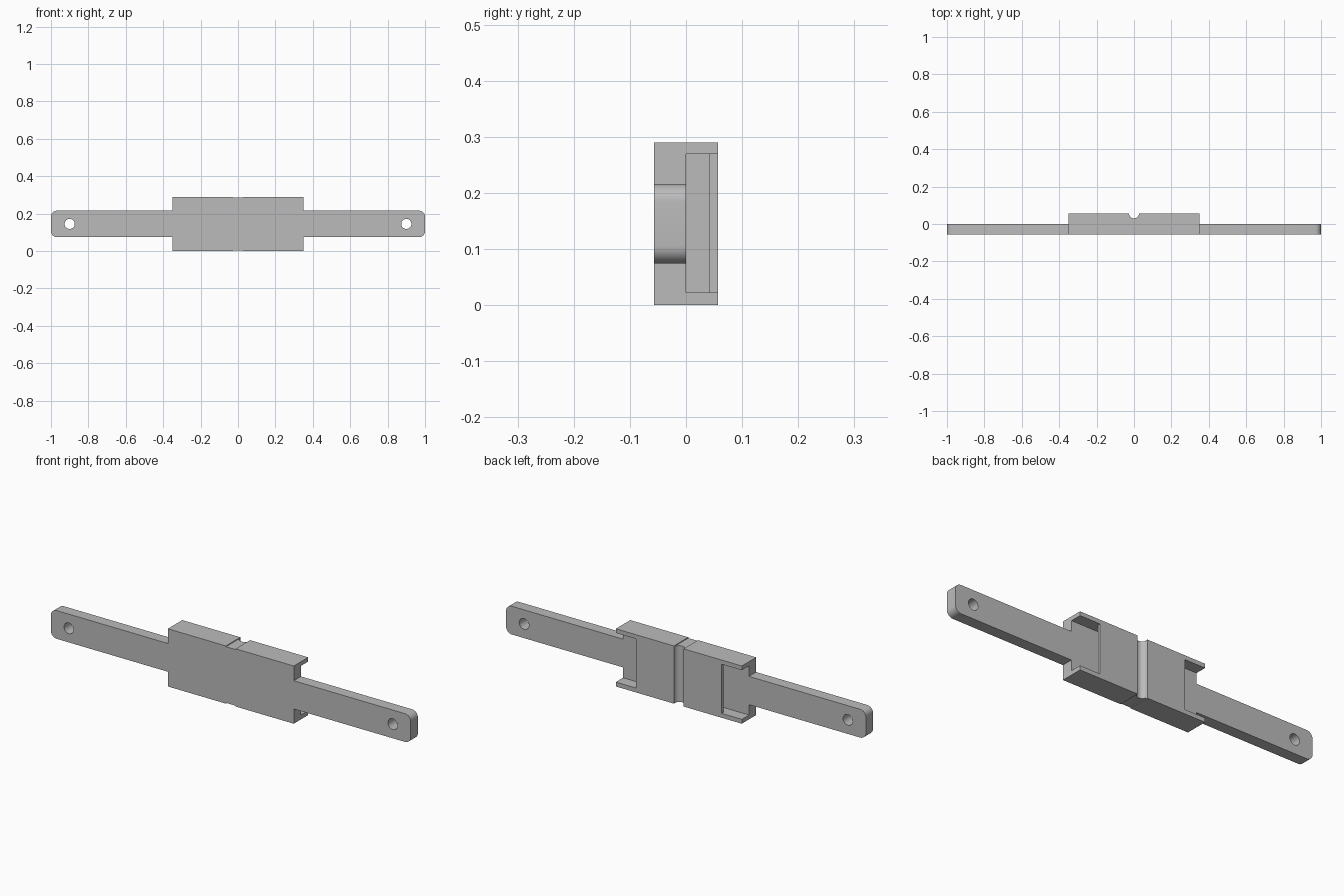
import bpy
import bmesh
import math

cube = bpy.data.objects.get("Cube")
if cube:
    bpy.data.objects.remove(cube, do_unlink=True)

HEIGHT, HALF_DEPTH = 0.29, 0.057
MID = HEIGHT / 2
grey = bpy.data.materials.new("plain_grey")
grey.use_nodes = True
grey.diffuse_color = (0.5, 0.5, 0.5, 1)
grey.node_tree.nodes["Principled BSDF"].inputs["Base Color"].default_value = grey.diffuse_color


def add_object(name, bm):
    mesh = bpy.data.meshes.new(name)
    bmesh.ops.recalc_face_normals(bm, faces=bm.faces)
    bm.to_mesh(mesh)
    bm.free()
    mesh.materials.append(grey)
    obj = bpy.data.objects.new(name, mesh)
    bpy.context.collection.objects.link(obj)
    return obj


def extrude_outline(name, points, start, end, axis):
    """Extrude an outline along y (points are x, z) or along z (points are x, y)."""
    bm = bmesh.new()
    place = (lambda a, b: (a, start, b)) if axis == "y" else (lambda a, b: (a, b, start))
    face = bm.faces.new([bm.verts.new(place(a, b)) for a, b in points])
    step = (0, end - start, 0) if axis == "y" else (0, 0, end - start)
    ext = bmesh.ops.extrude_face_region(bm, geom=[face])
    verts = [v for v in ext["geom"] if isinstance(v, bmesh.types.BMVert)]
    bmesh.ops.translate(bm, verts=verts, vec=step)
    return add_object(name, bm)


def rect(x0, x1, z0, z1):
    return [(x0, z0), (x1, z0), (x1, z1), (x0, z1)]


def arc(cx, cy, radius, start, end, steps):
    angles = [math.radians(start + (end - start) * i / steps) for i in range(steps + 1)]
    return [(cx + radius * math.cos(a), cy + radius * math.sin(a)) for a in angles]


def box(name, x, y, z):
    return extrude_outline(name, rect(*x, *z), *y, "y")


def cut(body, cutter):
    mod = body.modifiers.new(cutter.name, "BOOLEAN")
    mod.operation = "DIFFERENCE"
    mod.solver = "EXACT"
    mod.object = cutter
    cutter.hide_render = True
    cutter.hide_set(True)


# Body plate: centre block and both arms as one cross-shaped outline
BLOCK, ARM, R = 0.35, 0.071, 0.032
corner = arc(1 - R, MID + ARM - R, R, 0, 90, 8)
quarter = corner + [(BLOCK, MID + ARM), (BLOCK, HEIGHT)]
right_half = [(x, HEIGHT - z) for x, z in reversed(quarter)] + quarter
outline = right_half + [(-x, z) for x, z in reversed(right_half)]
body = extrude_outline("holder_body", outline, -HALF_DEPTH, HALF_DEPTH, "y")

# Thin the arms and open the rear pockets, with an overhanging lip inside each
for side, label in ((1, "left"), (-1, "right")):
    span = lambda a, b: sorted((side * a, side * b))
    cut(body, box(label + "_arm_cutter", span(BLOCK, 1.1), (0, 0.1), (-0.1, 0.4)))
    cut(body, box(label + "_pocket_cutter", span(0.237, 0.4), (0, 0.1), (0.022, 0.269)))
    cut(body, box(label + "_undercut_cutter", span(0.17, 0.3), (0, 0.042), (0.022, 0.269)))
    hole = arc(side * 0.9, MID, 0.027, 0, 348.75, 31)
    cut(body, extrude_outline(label + "_hole_cutter", hole, -0.1, 0.1, "y"))

# Round groove down the back and shallow notches on the top and bottom
groove = arc(0, HALF_DEPTH, 0.027, 0, 348.75, 31)
cut(body, extrude_outline("groove_cutter", groove, -0.1, 0.4, "z"))
for label, z in (("top", (HEIGHT - 0.004, 0.4)), ("bottom", (-0.1, 0.004))):
    cut(body, box(label + "_notch_cutter", (-0.027, 0.027), (-0.1, 0.1), z))

# Apply the cuts, then smooth the round surfaces and keep the edges sharp
bpy.context.view_layer.update()
finished = bpy.data.meshes.new_from_object(body.evaluated_get(bpy.context.evaluated_depsgraph_get()))
body.modifiers.clear()
body.data = finished
for obj in list(bpy.data.objects):
    if obj.name.endswith("_cutter"):
        bpy.data.objects.remove(obj, do_unlink=True)
bpy.ops.object.select_all(action="DESELECT")
body.select_set(True)
bpy.context.view_layer.objects.active = body
bpy.ops.object.shade_smooth_by_angle(angle=math.radians(30))
